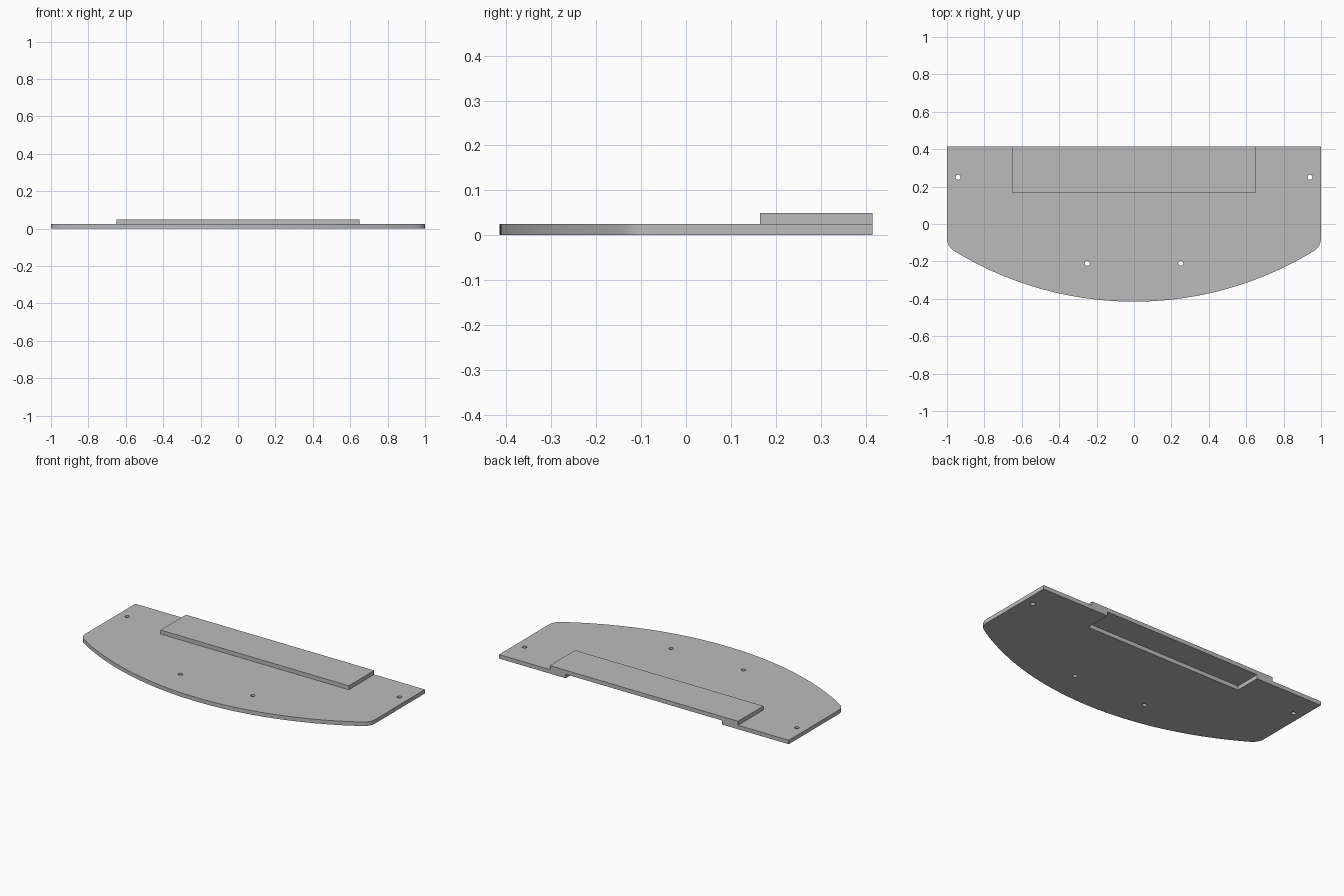
import bpy, bmesh, math

if "Cube" in bpy.data.objects:
    bpy.data.objects.remove(bpy.data.objects["Cube"])

T = 0.025            # sheet thickness
BACK, FRONT = 0.415, -0.415
R, r = 1.843, 0.08   # front arc radius, corner fillet radius

grey = bpy.data.materials.new("grey")
grey.diffuse_color = (0.5, 0.5, 0.5, 1)
grey.use_nodes = True
grey.node_tree.nodes["Principled BSDF"].inputs["Base Color"].default_value = grey.diffuse_color


def prism(name, pts, z0, z1):
    """Extrude a counter-clockwise outline between two heights."""
    bm = bmesh.new()
    face = bm.faces.new([bm.verts.new((x, y, z0)) for x, y in pts])
    top = bmesh.ops.extrude_face_region(bm, geom=[face])["geom"]
    bmesh.ops.translate(bm, vec=(0, 0, z1 - z0),
                        verts=[v for v in top if isinstance(v, bmesh.types.BMVert)])
    bmesh.ops.recalc_face_normals(bm, faces=bm.faces)
    mesh = bpy.data.meshes.new(name)
    bm.to_mesh(mesh)
    bm.free()
    mesh.materials.append(grey)
    ob = bpy.data.objects.new(name, mesh)
    bpy.context.collection.objects.link(ob)
    return ob


def arc(cx, cy, rad, a0, a1, n):
    return [(cx + rad * math.cos(a0 + (a1 - a0) * i / n),
             cy + rad * math.sin(a0 + (a1 - a0) * i / n)) for i in range(n + 1)]


# Base plate: bowed front, filleted corners, notch in the back edge
yc = FRONT + R
fx = 1 - r
fy = yc - math.sqrt((R - r) ** 2 - fx ** 2)
join = math.atan2(fy - yc, fx)                 # direction where fillet meets arc
bow = arc(0, yc, R, -math.pi - join, join, 48)
right = arc(fx, fy, r, join, 0, 8)[1:]
left = [(-x, y) for x, y in reversed(right)]
NX, NY = 0.54, 0.25
outline = left + bow + right + [(1, BACK), (NX, BACK), (NX, NY),
                                (-NX, NY), (-NX, BACK), (-1, BACK)]
base = prism("base_plate", outline, 0, T)

# Screw holes
for i, (x, y) in enumerate([(-0.94, 0.25), (0.94, 0.25), (-0.25, -0.21), (0.25, -0.21)]):
    cutter = prism("hole_cutter", arc(x, y, 0.0135, 0, 2 * math.pi, 24)[:-1], -0.05, 0.1)
    cutter.hide_render = True
    mod = base.modifiers.new("hole", 'BOOLEAN')
    mod.operation = 'DIFFERENCE'
    mod.solver = 'EXACT'
    mod.object = cutter
    bpy.context.view_layer.objects.active = base
    bpy.ops.object.modifier_apply(modifier=mod.name)
    bpy.data.objects.remove(cutter)

bpy.ops.object.select_all(action='DESELECT')
base.select_set(True)
bpy.ops.object.shade_smooth_by_angle(angle=math.radians(30))

# Raised strip bridging the notch
prism("raised_strip", [(-0.65, 0.165), (0.65, 0.165), (0.65, BACK), (-0.65, BACK)], T, 2 * T)
